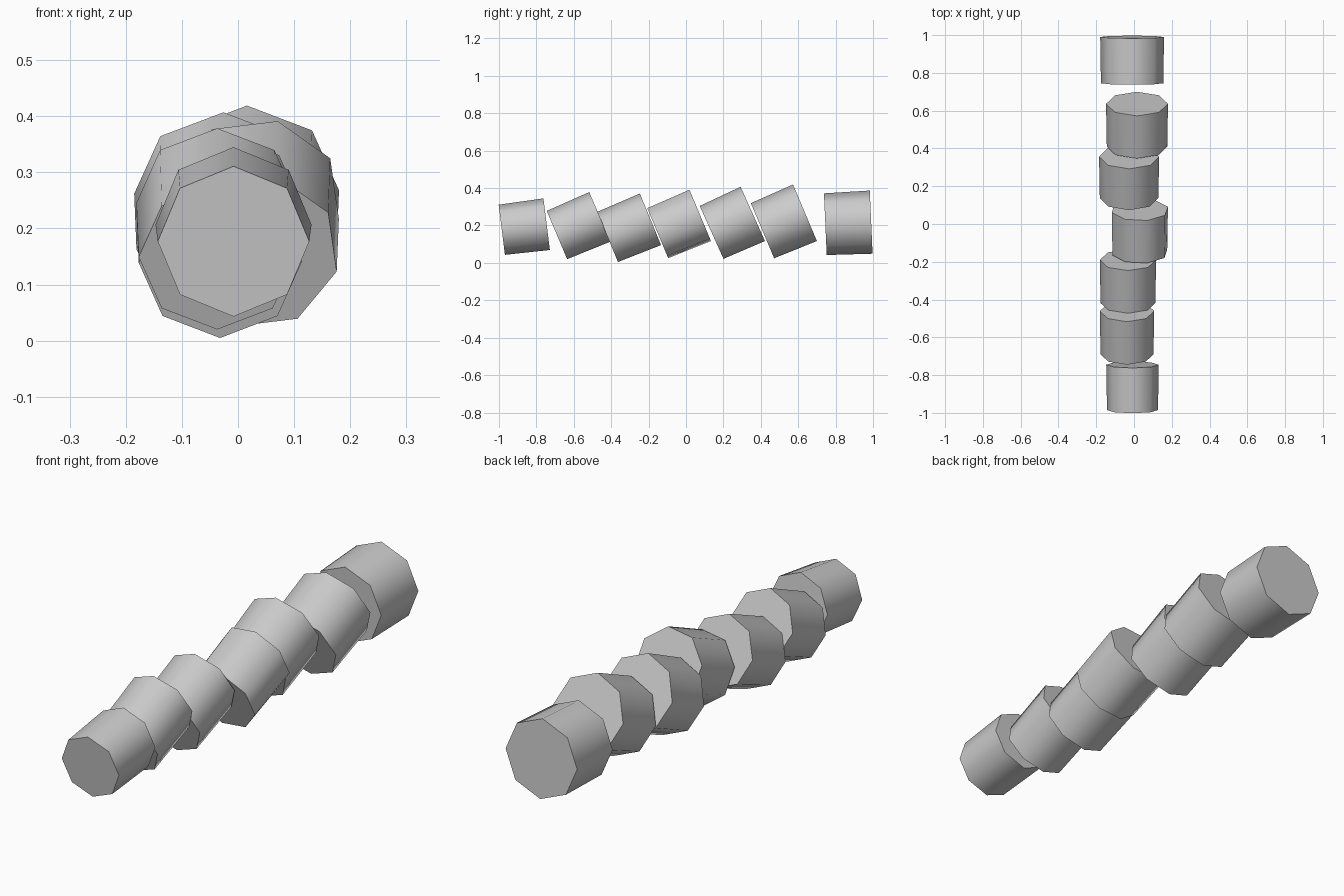
import bpy
import math
from mathutils import Vector, Matrix

if "Cube" in bpy.data.objects:
    bpy.data.objects.remove(bpy.data.objects["Cube"])

# One row per body segment: x, front end (y, z), back end (y, z), roll in degrees
SEGMENTS = [
    (-0.008, (-0.985, 0.177), (-0.745, 0.207), 0),
    (-0.037, (-0.690, 0.149), (-0.461, 0.246), 0),
    (-0.032, (-0.419, 0.139), (-0.190, 0.233), 0),
    (0.031, (-0.151, 0.159), (0.076, 0.254), 15),
    (-0.026, (0.137, 0.163), (0.357, 0.262), 0),
    (0.016, (0.409, 0.172), (0.636, 0.268), 0),
    (-0.010, (0.745, 0.207), (0.990, 0.218), 0),
]


def body_segment(index, x, front, back, roll):
    """Eight-sided, slightly widening drum between two end centres."""
    a, b = Vector((x, *front)), Vector((x, *back))
    r = 0.135 + 0.005 * index
    bpy.ops.mesh.primitive_cone_add(vertices=8, radius1=r, radius2=r + 0.004,
                                    depth=(b - a).length)
    ob = bpy.context.object
    ob.name = f"body_segment_{index + 1}"
    pitch = math.atan2(b.z - a.z, b.y - a.y)
    # Lay the drum along y with a corner up, then pitch the back end upward
    ob.matrix_world = (Matrix.Translation((a + b) / 2)
                       @ Matrix.Rotation(pitch - math.pi / 2, 4, 'X')
                       @ Matrix.Rotation(math.radians(roll), 4, 'Z'))
    bpy.ops.object.shade_smooth_by_angle(angle=math.radians(60))


for i, row in enumerate(SEGMENTS):
    body_segment(i, *row)
